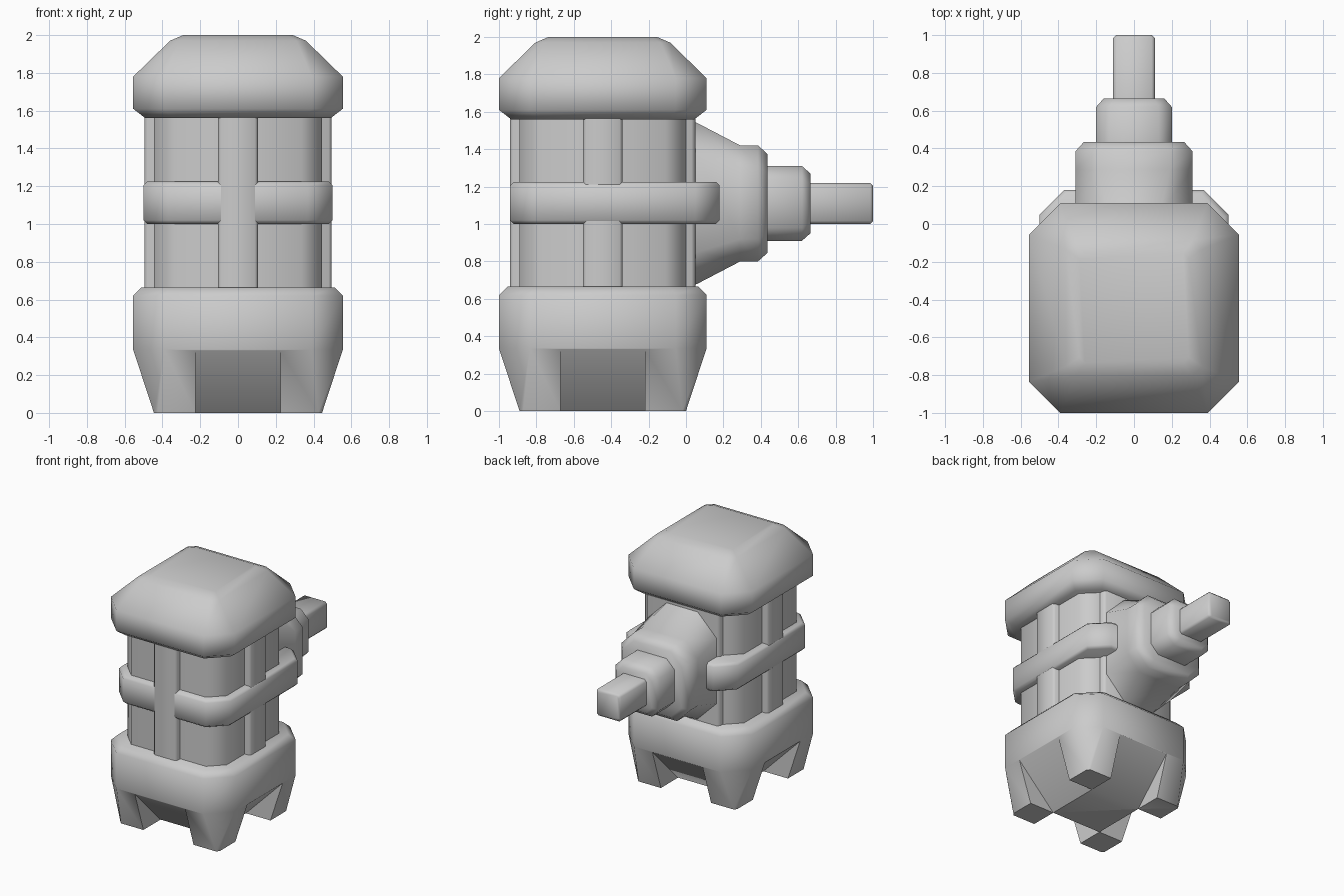
import bpy
import math
from mathutils import Matrix, Vector

cube = bpy.data.objects.get("Cube")
if cube:
    bpy.data.objects.remove(cube, do_unlink=True)

grey = bpy.data.materials.new("plain_grey")
grey.use_nodes = True
grey.diffuse_color = (0.6, 0.6, 0.6, 1)
grey.node_tree.nodes["Principled BSDF"].inputs["Base Color"].default_value = (0.6, 0.6, 0.6, 1)

BODY_Y = -0.445   # centre of the tower
AXLE_Z = 1.11     # height of the rear shaft
TO_BACK = Matrix(((1, 0, 0), (0, 0, 1), (0, -1, 0))).to_4x4()  # local z -> +y


def add_mesh(name, verts, faces):
    mesh = bpy.data.meshes.new(name)
    mesh.from_pydata(verts, [], faces)
    mesh.materials.append(grey)
    obj = bpy.data.objects.new(name, mesh)
    bpy.context.collection.objects.link(obj)
    return obj


def smooth(obj):
    bpy.ops.object.select_all(action='DESELECT')
    obj.select_set(True)
    bpy.context.view_layer.objects.active = obj
    bpy.ops.object.shade_smooth_by_angle(angle=math.radians(55))


def loft(name, rings, centre, turn=Matrix.Identity(4)):
    """Stack chamfered rectangles given as (height, half x, half y, chamfer)."""
    verts, faces = [], []
    for h, a, b, c in rings:
        outline = [(a, b - c), (a - c, b), (c - a, b), (-a, b - c),
                   (-a, c - b), (c - a, -b), (a - c, -b), (a, c - b)]
        verts += [turn @ Vector((x, y, h)) + Vector(centre) for x, y in outline]
    for r in range(len(rings) - 1):
        for i in range(8):
            j = (i + 1) % 8
            faces.append((r * 8 + i, r * 8 + j, r * 8 + 8 + j, r * 8 + 8 + i))
    top = 8 * (len(rings) - 1)
    faces += [tuple(range(7, -1, -1)), tuple(range(top, top + 8))]
    obj = add_mesh(name, verts, faces)
    smooth(obj)
    return obj


def square(*rings):
    return [(h, a, a, c) for h, a, c in rings]


tower = (0, BODY_Y, 0)

# Foot block, tapering to a square sole
base = loft("base", square((0, 0.445, 0.02), (0.335, 0.555, 0.165),
                           (0.62, 0.555, 0.165), (0.665, 0.51, 0.15)), tower)

# Sloped notch in each side of the foot block
profile = [(0.56, 0.337), (0.225, 0), (0.225, -0.1), (0.8, -0.1), (0.8, 0.337)]
n = len(profile)
for k in range(4):
    spin = Matrix.Rotation(k * math.pi / 2, 4, 'Z')
    verts = [spin @ Vector((x, -r, z)) + Vector(tower)
             for x in (-0.225, 0.225) for r, z in profile]
    faces = [tuple(range(n)), tuple(range(2 * n - 1, n - 1, -1))]
    faces += [(i, i + n, (i + 1) % n + n, (i + 1) % n) for i in range(n)]
    cutter = add_mesh(f"notch_cutter_{k + 1}", verts, faces)
    cutter.hide_render = True
    cutter.hide_set(True)
    cut = base.modifiers.new("notch", 'BOOLEAN')
    cut.operation = 'DIFFERENCE'
    cut.solver = 'EXACT'
    cut.object = cutter

# Apply the notches so that their edges are shaded sharp
bpy.context.view_layer.update()
carved = bpy.data.meshes.new_from_object(
    base.evaluated_get(bpy.context.evaluated_depsgraph_get()))
base.modifiers.clear()
base.data = carved
smooth(base)
for obj in [o for o in bpy.data.objects if o.name.startswith("notch_cutter")]:
    bpy.data.objects.remove(obj, do_unlink=True)

# Core and cap
loft("core", square((0.6, 0.445, 0.11), (1.62, 0.445, 0.11)), tower)
loft("cap", square((1.56, 0.49, 0.14), (1.61, 0.555, 0.165), (1.78, 0.555, 0.165),
                   (1.97, 0.36, 0.05), (2, 0.29, 0.03)), tower)

# Upright ribs on all four sides
loft("front_back_rib", [(0.6, 0.105, 0.495, 0.015), (1.62, 0.105, 0.495, 0.015)], tower)
loft("side_rib", [(0.6, 0.495, 0.105, 0.015), (1.62, 0.495, 0.105, 0.015)], tower)
loft("back_plate", [(0.6, 0.33, 0.2, 0.02), (1.62, 0.33, 0.2, 0.02)], (0, -0.15, 0))

# Belt around the core, reaching further at the back
loft("belt", [(1.0, 0.48, 0.54, 0.125), (1.02, 0.5, 0.56, 0.13),
              (1.205, 0.5, 0.56, 0.13), (1.225, 0.48, 0.54, 0.125)], (0, -0.38, 0))

# Rear flared housing, collar and shaft
axle = (0, 0, AXLE_Z)
loft("housing", [(0.03, 0.31, 0.44, 0.17), (0.06, 0.31, 0.43, 0.17), (0.29, 0.31, 0.31, 0.12),
                 (0.385, 0.31, 0.31, 0.12), (0.435, 0.265, 0.265, 0.1)], axle, TO_BACK)
loft("collar", square((0.4, 0.2, 0.07), (0.62, 0.2, 0.07), (0.665, 0.16, 0.055)),
     axle, TO_BACK)
loft("shaft", square((0.6, 0.11, 0.017), (0.985, 0.11, 0.017), (1, 0.095, 0.015)),
     axle, TO_BACK)
